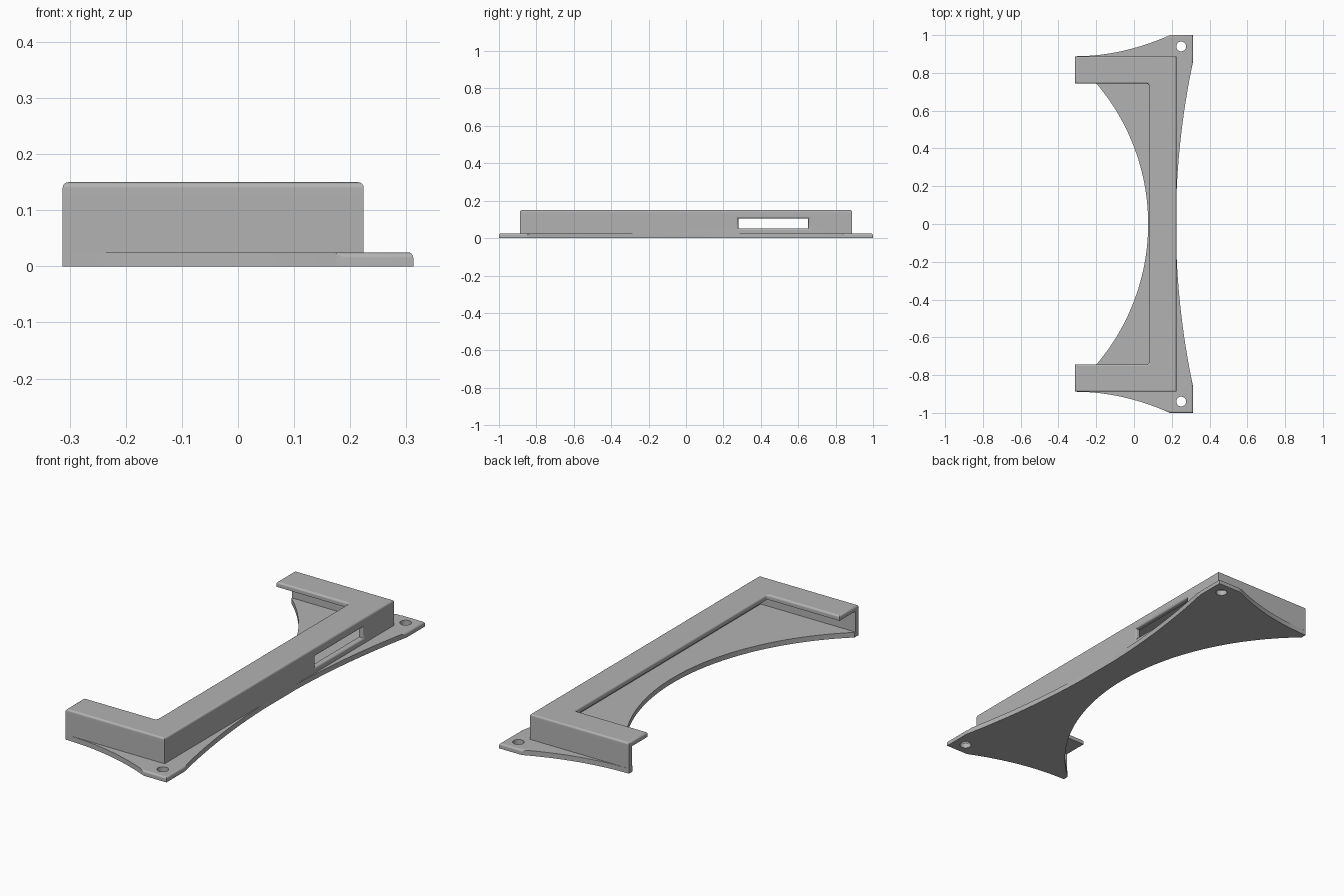
import bpy
import bmesh
from math import sqrt, cos, sin, pi, radians

cube = bpy.data.objects.get("Cube")
if cube:
    bpy.data.objects.remove(cube, do_unlink=True)

# Main dimensions
X_END, X_WALL, X_FOOT = -0.3125, 0.224, 0.3125
Y_WALL, WALL, LIP = 0.888, 0.024, 0.145
PLATE_H, LIP_Z, TOP = 0.025, 0.126, 0.15
ROUND = 0.01

grey = bpy.data.materials.new("plain grey")
grey.use_nodes = True
grey.diffuse_color = (0.45, 0.45, 0.45, 1)
grey.node_tree.nodes["Principled BSDF"].inputs["Base Color"].default_value = grey.diffuse_color


def add_object(name, bm):
    bmesh.ops.recalc_face_normals(bm, faces=bm.faces)
    mesh = bpy.data.meshes.new(name)
    bm.to_mesh(mesh)
    bm.free()
    mesh.materials.append(grey)
    obj = bpy.data.objects.new(name, mesh)
    bpy.context.collection.objects.link(obj)
    return obj


def prism(name, outline, z0, z1, rounded=None):
    """Extrude an outline upward; round the top edges whose ends pass the rule."""
    bm = bmesh.new()
    base = bm.faces.new([bm.verts.new((x, y, z0)) for x, y in outline])
    new = bmesh.ops.extrude_face_region(bm, geom=[base], use_keep_orig=True)["geom"]
    for v in new:
        if isinstance(v, bmesh.types.BMVert):
            v.co.z = z1
    if rounded:
        edges = [e for e in bm.edges
                 if all(abs(v.co.z - z1) < 1e-5 for v in e.verts)
                 and rounded(*[v.co for v in e.verts])]
        bmesh.ops.bevel(bm, geom=edges, offset=ROUND, segments=4,
                        profile=0.5, affect='EDGES')
    return add_object(name, bm)


def activate(obj):
    bpy.ops.object.select_all(action='DESELECT')
    obj.select_set(True)
    bpy.context.view_layer.objects.active = obj


def cut(obj, cutter):
    mod = obj.modifiers.new("cut", 'BOOLEAN')
    mod.operation = 'DIFFERENCE'
    mod.solver = 'EXACT'
    mod.object = cutter
    activate(obj)
    bpy.ops.object.modifier_apply(modifier=mod.name)
    bpy.data.objects.remove(cutter, do_unlink=True)


def finish(obj):
    activate(obj)
    bpy.ops.object.shade_smooth_by_angle(angle=radians(35))
    mod = obj.modifiers.new("even shading", 'WEIGHTED_NORMAL')
    mod.keep_sharp = True


def mirror_outline(half):
    """Half outline at +y, running from y = 0 back to y = 0, closed at -y."""
    return half + [(x, -y) for x, y in reversed(half) if y > 1e-6]


def c_shape(width, fillet=0.0):
    """C-shaped band along three sides, open toward -x."""
    xi, yi = X_WALL - width, Y_WALL - width
    corner = [(xi, yi)]
    if fillet:
        corner = [(xi - fillet + fillet * cos(a), yi - fillet + fillet * sin(a))
                  for a in (i * pi / 8 for i in range(5))]
    half = [(X_WALL, Y_WALL), (X_END, Y_WALL), (X_END, yi)] + corner[::-1]
    return half + [(x, -y) for x, y in reversed(half)]


# Base plate: arched inside edge, waisted outside edge, swept ends
INNER_R, INNER_X = 1.147, 0.075 - 1.147
y_tip = sqrt(INNER_R ** 2 - (X_END - INNER_X) ** 2)
N = 28
side = [(0.222 + 0.0905 * (i / N) ** 2, 0.86 * i / N) for i in range(N + 1)]
sweep = [(0.19 + (X_END - 0.19) * i / N, Y_WALL + (1 - Y_WALL) * (1 - i / N) ** 2)
         for i in range(N + 1)]
arch = []
for i in range(N + 1):
    y = y_tip * (1 - i / N)
    arch.append((INNER_X + sqrt(INNER_R ** 2 - y * y), y))
half = side + [(X_FOOT, 1.0)] + sweep + arch
outline = half + [(x, -y) for x, y in reversed(half[1:-1])]


def outer_edge(a, b):
    on_arch = all(abs(sqrt((v.x - INNER_X) ** 2 + v.y ** 2) - INNER_R) < 1e-3 for v in (a, b))
    at_tip = all(abs(v.x - X_END) < 1e-4 for v in (a, b))
    return not on_arch and not at_tip


plate = prism("base_plate", outline, 0.0, PLATE_H, outer_edge)

# Screw holes in the two feet
for s in (1, -1):
    ring = [(0.25 + 0.026 * cos(i * pi / 16), s * 0.94 + 0.026 * sin(i * pi / 16))
            for i in range(32)]
    cut(plate, prism("hole_cutter", ring, -0.05, 0.1))

# Upright wall
wall = prism("wall", c_shape(WALL), 0.0, LIP_Z)

# Port slot with a flared mouth
bm = bmesh.new()
rings = []
for x, grow in ((0.15, 0), (X_WALL - ROUND, 0), (X_WALL - 0.005, 0.0013),
                (X_WALL - 0.0015, 0.005), (X_WALL, ROUND), (0.25, ROUND)):
    y0, y1, z0, z1 = 0.28 - grow, 0.652 + grow, 0.052 - grow, 0.105 + grow
    rings.append([bm.verts.new((x, y, z))
                  for y, z in ((y0, z0), (y1, z0), (y1, z1), (y0, z1))])
for a, b in zip(rings, rings[1:]):
    for i in range(4):
        j = (i + 1) % 4
        bm.faces.new((a[i], a[j], b[j], b[i]))
bm.faces.new(rings[0])
bm.faces.new(rings[-1])
cut(wall, add_object("slot_cutter", bm))

# Top lip with rounded upper edges
lip = prism("top_lip", c_shape(LIP, 0.012), LIP_Z, TOP, lambda a, b: True)

for part in (plate, wall, lip):
    finish(part)
